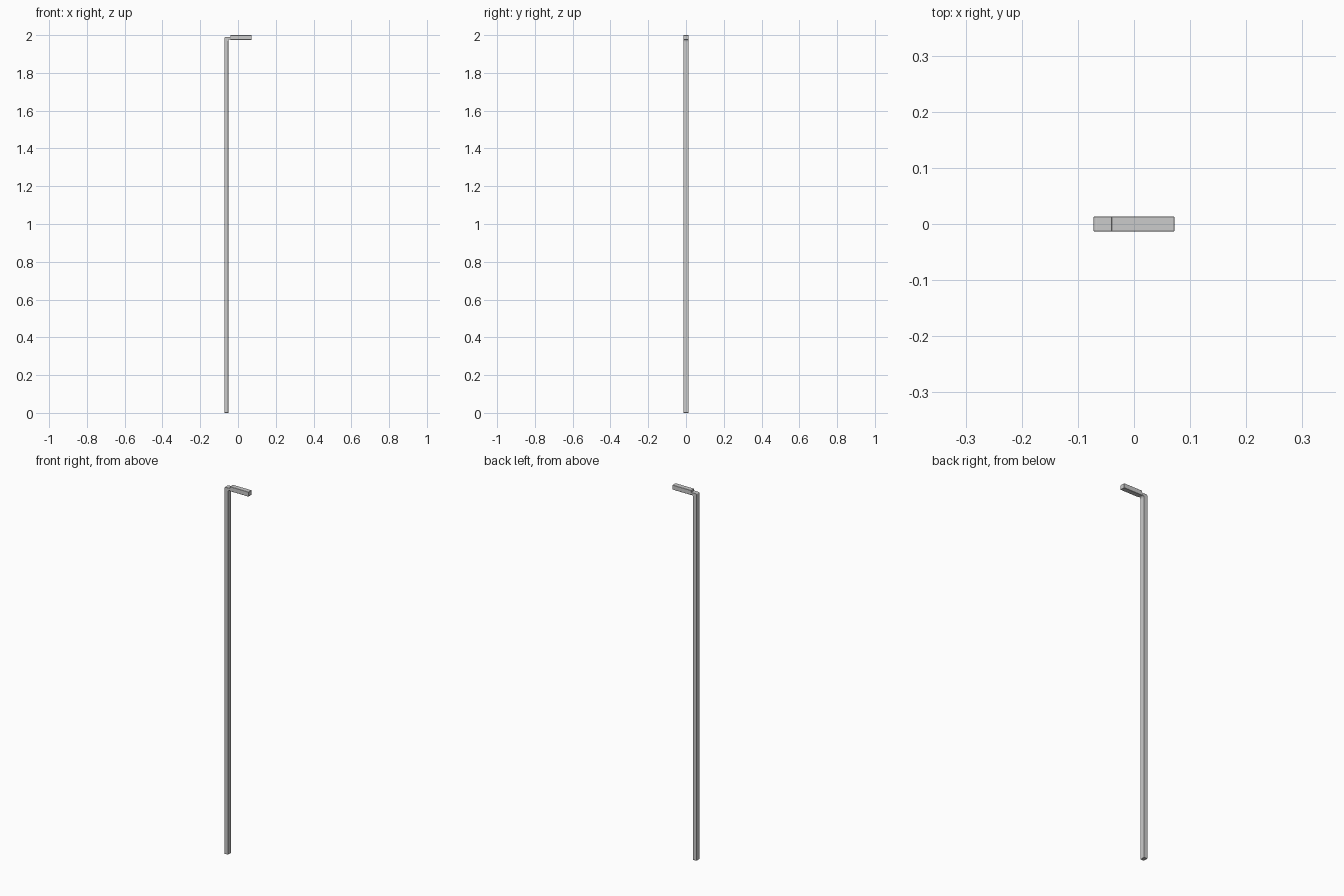
import bpy, bmesh, math

if "Cube" in bpy.data.objects:
    bpy.data.objects.remove(bpy.data.objects["Cube"])


def extrude_profile(name, pts, half_y, bevel):
    """Closed x-z outline extruded symmetrically along y, with a fine edge bevel."""
    bm = bmesh.new()
    face = bm.faces.new([bm.verts.new((x, -half_y, z)) for x, z in pts])
    res = bmesh.ops.extrude_face_region(bm, geom=[face])
    verts = [g for g in res["geom"] if isinstance(g, bmesh.types.BMVert)]
    bmesh.ops.translate(bm, vec=(0, 2 * half_y, 0), verts=verts)
    bmesh.ops.recalc_face_normals(bm, faces=bm.faces)
    me = bpy.data.meshes.new(name)
    bm.to_mesh(me)
    bm.free()
    ob = bpy.data.objects.new(name, me)
    bpy.context.collection.objects.link(ob)
    mod = ob.modifiers.new("edge_bevel", "BEVEL")
    mod.width = bevel
    mod.segments = 1
    mod.limit_method = "ANGLE"
    mod.angle_limit = math.radians(50)
    return ob


def arc(cx, cz, r, a0, a1, n=4):
    return [(cx + r * math.cos(math.radians(a0 + (a1 - a0) * i / n)),
             cz + r * math.sin(math.radians(a0 + (a1 - a0) * i / n)))
            for i in range(n + 1)]


# Long flat-sided shaft that bends over into a short tang
left, right, top, under = -0.072, -0.051, 1.990, 1.978
shaft = [(left, 0), (right, 0)]
shaft += arc(right + 0.011, under - 0.011, 0.011, 180, 90)   # inside bend
shaft += [(-0.03, under), (-0.03, top)]
shaft += arc(left + 0.006, top - 0.006, 0.006, 90, 180)      # outside bend
extrude_profile("shaft", shaft, 0.0132, 0.0008)

# Square grip sleeved over the tang
grip = [(-0.04, 1.975), (0.072, 1.975), (0.072, 2.0), (-0.04, 2.0)]
extrude_profile("grip", grip, 0.0134, 0.001)
